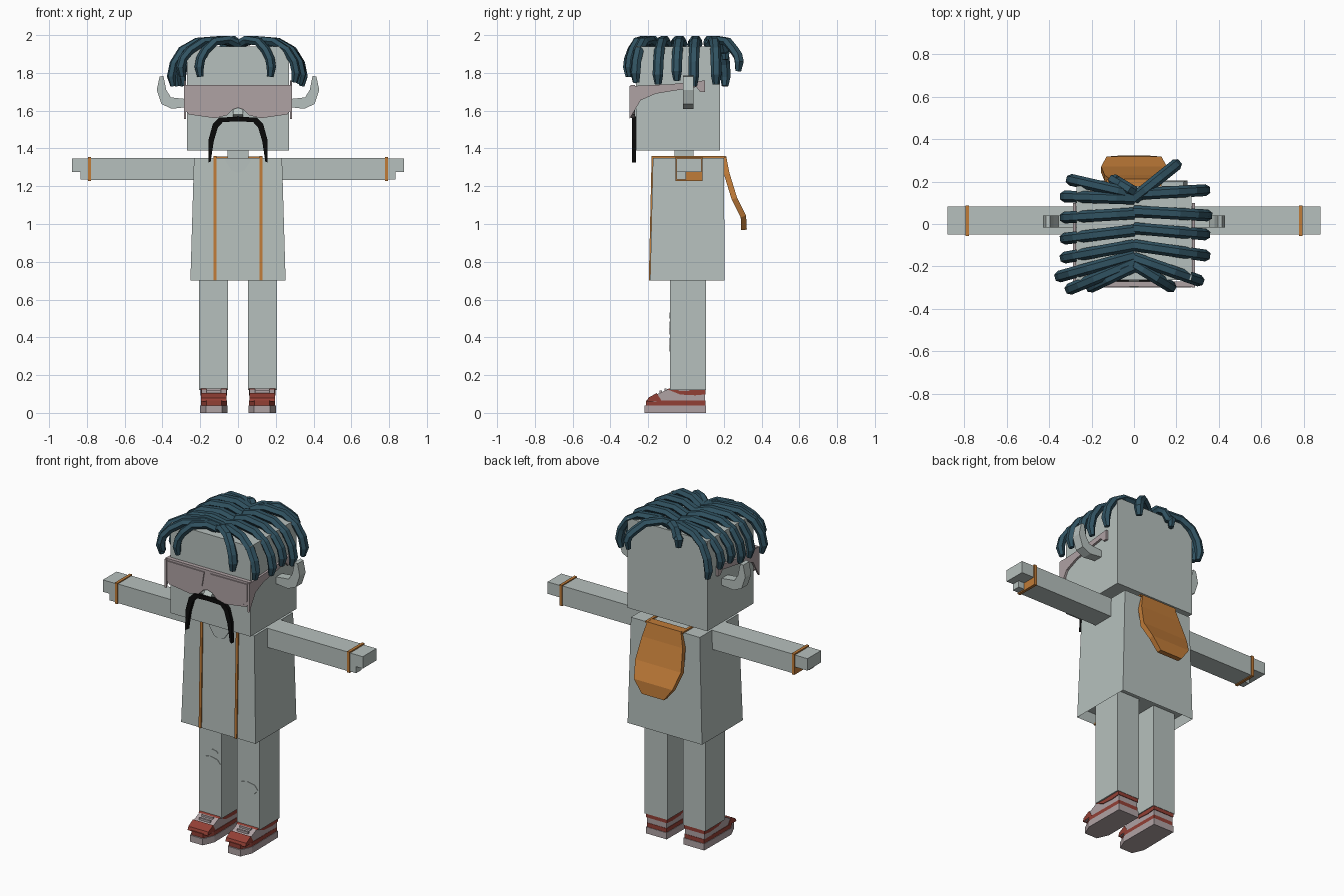
import bpy, bmesh
from math import cos, sin, tau
from mathutils import Vector

cube = bpy.data.objects.get("Cube")
if cube:
    bpy.data.objects.remove(cube)


def material(name, rgb):
    m = bpy.data.materials.new(name)
    m.use_nodes = True
    m.diffuse_color = (*rgb, 1)
    m.node_tree.nodes["Principled BSDF"].inputs["Base Color"].default_value = (*rgb, 1)
    return m


GREY = material("pale grey", (0.47, 0.53, 0.51))
TEAL = material("dark teal", (0.03, 0.085, 0.12))
ORANGE = material("burnt orange", (0.53, 0.2, 0.04))
MAUVE = material("mauve grey", (0.43, 0.36, 0.37))
RED = material("brick red", (0.29, 0.05, 0.035))
BLACK = material("black", (0.003, 0.003, 0.003))
SIDES = (("left", 1), ("right", -1))


def finish(name, bm, mat, fix=True):
    if fix:
        bmesh.ops.recalc_face_normals(bm, faces=bm.faces)
    mesh = bpy.data.meshes.new(name)
    bm.to_mesh(mesh)
    bm.free()
    mesh.materials.append(mat)
    ob = bpy.data.objects.new(name, mesh)
    bpy.context.collection.objects.link(ob)
    return ob


def prism(name, mat, axis, pts, lo, hi, s=1):
    """Extrude a flat outline along an axis; s = -1 mirrors it in x."""
    place = {"x": lambda a, b, c: (s * c, a, b),
             "y": lambda a, b, c: (s * a, c, b),
             "z": lambda a, b, c: (s * a, b, c)}[axis]
    bm = bmesh.new()
    low = [bm.verts.new(place(a, b, lo)) for a, b in pts]
    high = [bm.verts.new(place(a, b, hi)) for a, b in pts]
    bm.faces.new(low)
    bm.faces.new(high)
    for i in range(len(pts)):
        j = (i + 1) % len(pts)
        bm.faces.new((low[i], low[j], high[j], high[i]))
    return finish(name, bm, mat)


def box(name, mat, x, y, z, s=1):
    pts = [(x[0], y[0]), (x[1], y[0]), (x[1], y[1]), (x[0], y[1])]
    return prism(name, mat, "z", pts, z[0], z[1], s)


def mirrored(half):
    """Complete a half outline that starts and ends on x = 0."""
    return half + [(-x, z) for x, z in half[-2:0:-1]]


# Head, neck and nose
box("head", GREY, (-0.27, 0.27), (-0.265, 0.18), (1.39, 1.94))
box("neck", GREY, (-0.055, 0.055), (-0.06, 0.04), (1.34, 1.4))
prism("nose", GREY, "x", [(-0.26, 1.63), (-0.3, 1.58), (-0.26, 1.565)], -0.027, 0.027)

# Robe: tapered box, hollow underneath
bm = bmesh.new()
rings = []
for w, y0, y1, z in ((0.252, -0.19, 0.205, 0.7), (0.233, -0.175, 0.2, 1.35)):
    rings.append([bm.verts.new((x, y, z)) for x, y in
                  ((-w, y0), (w, y0), (w, y1), (-w, y1))])
low, high = rings
bottom = bm.faces.new(low)
bm.faces.new(high)
for i in range(4):
    j = (i + 1) % 4
    bm.faces.new((low[i], low[j], high[j], high[i]))
bmesh.ops.recalc_face_normals(bm, faces=bm.faces)
bmesh.ops.inset_region(bm, faces=[bottom], thickness=0.015)
bmesh.ops.translate(bm, verts=bottom.verts, vec=(0, 0, 0.06))
finish("robe", bm, GREY, fix=False)
prism("neckline", GREY, "y", mirrored([(0, 1.27), (0.035, 1.285), (0.065, 1.33),
      (0.065, 1.35), (0, 1.35)]), -0.183, -0.175)

# Arms, hands, legs, ears and robe trim
for side, s in SIDES:
    box(side + "_arm", GREY, (0.22, 0.785), (-0.05, 0.082), (1.233, 1.35), s)
    box(side + "_cuff", ORANGE, (0.778, 0.795), (-0.056, 0.088), (1.228, 1.356), s)
    box(side + "_hand", GREY, (0.79, 0.88), (-0.05, 0.082), (1.275, 1.348), s)
    box(side + "_thumb", GREY, (0.79, 0.835), (-0.05, 0.0), (1.235, 1.28), s)
    box(side + "_leg", GREY, (0.053, 0.206), (-0.085, 0.105), (0.12, 0.77), s)
    prism(side + "_ear", GREY, "y", [
        (0.26, 1.62), (0.35, 1.61), (0.405, 1.635), (0.43, 1.71), (0.415, 1.78),
        (0.395, 1.785), (0.38, 1.71), (0.355, 1.67), (0.26, 1.66)], -0.017, 0.04, s)
    prism(side + "_front_trim", ORANGE, "x", [
        (-0.197, 0.7), (-0.182, 1.359), (0.21, 1.359), (0.21, 1.349),
        (-0.173, 1.349), (-0.188, 0.7)], 0.113, 0.129, s)
    # Temple of the glasses
    prism(side + "_glasses_temple", MAUVE, "x", [
        (-0.3, 1.555), (-0.3, 1.73), (-0.08, 1.74), (0.1, 1.76), (0.1, 1.7),
        (0.075, 1.7), (0.055, 1.725), (-0.16, 1.69), (-0.24, 1.655)], 0.274, 0.287, s)

# Torn trouser patches
for name, x, z, w, h in (("right_knee_tear", -0.128, 0.45, 0.07, 0.035),
                         ("right_small_tear", -0.11, 0.515, 0.035, 0.016),
                         ("left_knee_tear", 0.125, 0.36, 0.07, 0.036)):
    prism(name, GREY, "y", [(x + w * cos(tau * k / 8), z + h * sin(tau * k / 8))
                            for k in range(8)], -0.088, -0.08)

# Hood hanging down the back, with a raised rim
bm = bmesh.new()
rows = []
for y, z, w in ((0.213, 1.357, 0.115), (0.23, 1.27, 0.138), (0.27, 1.14, 0.155),
                (0.318, 1.045, 0.13), (0.322, 0.97, 0.075)):
    rows.append([bm.verts.new((x, y, z)) for x in (-w, w)])
for (a, b), (c, d) in zip(rows, rows[1:]):
    bm.faces.new((a, b, d, c))
bmesh.ops.inset_region(bm, faces=list(bm.faces), thickness=0.022, depth=0)
inner = [f for f in bm.faces if all(not v.is_boundary for v in f.verts)]
bmesh.ops.translate(bm, verts=list({v for f in inner for v in f.verts}),
                    vec=(0, -0.015, 0))
hood = finish("hood", bm, ORANGE, fix=False)
solid = hood.modifiers.new("thickness", "SOLIDIFY")
solid.thickness = 0.03
solid.offset = -1
box("hood_collar", ORANGE, (-0.115, 0.115), (0.16, 0.213), (1.349, 1.358))

# Glasses front and lenses
prism("glasses_front", MAUVE, "y", mirrored([
    (0, 1.735), (0.285, 1.735), (0.285, 1.61), (0.26, 1.58), (0.12, 1.56),
    (0.06, 1.575), (0.03, 1.605), (0, 1.615)]), -0.294, -0.27)
for side, s in SIDES:
    prism(side + "_lens", MAUVE, "y", [
        (0.02, 1.72), (0.27, 1.722), (0.272, 1.62), (0.245, 1.592), (0.12, 1.573),
        (0.07, 1.588), (0.035, 1.63)], -0.3, -0.292, s)

# Moustache
prism("moustache", BLACK, "y", mirrored([
    (0, 1.568), (0.1, 1.563), (0.133, 1.53), (0.155, 1.45), (0.157, 1.325),
    (0.145, 1.33), (0.128, 1.44), (0.107, 1.51), (0.08, 1.54), (0, 1.543)]),
    -0.286, -0.264)


# Hair locks: flattened tubes from the parting over the edge of the head
def lock(name, root, end, z_end):
    start, stop = Vector((0, root, 0)), Vector((*end, 0))
    along = (stop - start).normalized()
    across = Vector((-along.y, along.x, 0))
    drop = z_end - 1.73
    path = [start.lerp(stop, f) + Vector((0, 0, z)) for f, z in (
        (0, 1.95), (0.25, 1.975), (0.6, 1.965), (0.82, 1.92),
        (0.94, 1.85 + drop / 2), (0.98, 1.78 + drop), (0.95, z_end))]
    bm = bmesh.new()
    rings = []
    for i, p in enumerate(path):
        t = (path[min(i + 1, len(path) - 1)] - path[max(i - 1, 0)]).normalized()
        up = t.cross(across)
        size = 0.65 if i == len(path) - 1 else 1
        rings.append([bm.verts.new(p + size * (across * 0.028 * cos(tau * k / 6)
                                               + up * 0.024 * sin(tau * k / 6)))
                      for k in range(6)])
    for a, b in zip(rings, rings[1:]):
        for k in range(6):
            j = (k + 1) % 6
            bm.faces.new((a[k], a[j], b[j], b[k]))
    bm.faces.new(rings[0])
    bm.faces.new(rings[-1])
    finish(name, bm, TEAL)


locks = [
    (0.14, (0.345, 0.16), 1.74), (0.06, (0.355, 0.04), 1.73),
    (-0.02, (0.345, -0.05), 1.76), (-0.1, (0.345, -0.15), 1.74),
    (-0.16, (0.315, -0.27), 1.75), (-0.19, (0.18, -0.3), 1.78),
    (0.12, (0.205, 0.285), 1.81),
    (0.12, (-0.335, 0.13), 1.77), (0.05, (-0.335, 0.03), 1.77),
    (-0.03, (-0.335, -0.07), 1.73), (-0.1, (-0.335, -0.16), 1.73),
    (-0.15, (-0.36, -0.25), 1.73), (-0.18, (-0.31, -0.31), 1.78),
    (-0.2, (-0.21, -0.3), 1.78), (0.14, (-0.305, 0.21), 1.73),
    (0.15, (-0.1, 0.21), 1.87)]
for i, (root, end, z_end) in enumerate(locks):
    lock(f"hair_lock_{i + 1}", root, end, z_end)


# Shoes: rounded layers stacked from the sole up
def footprint(m, toe):
    return [(0.057 + m, 0.105 - m), (0.197 - m, 0.105 - m), (0.2 - m, -0.15),
            (0.17 - m, toe), (0.085 + m, toe), (0.055 + m, -0.15)]


for side, s in SIDES:
    prism(side + "_shoe_sole", MAUVE, "z", footprint(0, -0.22), 0, 0.04, s)
    prism(side + "_shoe_band", RED, "z", footprint(0.003, -0.212), 0.04, 0.065, s)
    prism(side + "_shoe_upper", MAUVE, "x", [
        (-0.195, 0.06), (-0.15, 0.1), (-0.09, 0.128), (-0.03, 0.105),
        (0.05, 0.1), (0.1, 0.115), (0.1, 0.06)], 0.062, 0.194, s)
    prism(side + "_shoe_toe", RED, "x", [
        (-0.208, 0.06), (-0.2, 0.08), (-0.155, 0.105), (-0.13, 0.065)],
        0.06, 0.196, s)
    prism(side + "_shoe_collar", RED, "x", [
        (-0.1, 0.125), (-0.085, 0.13), (-0.03, 0.118), (0.103, 0.123),
        (0.103, 0.098), (0.05, 0.093), (-0.03, 0.097)], 0.058, 0.198, s)
    for k in range(2):
        y = -0.14 + 0.025 * k
        box(f"{side}_shoe_lace_{k + 1}", MAUVE, (0.09, 0.166), (y, y + 0.012),
            (0.1, 0.118 + 0.01 * k), s)
